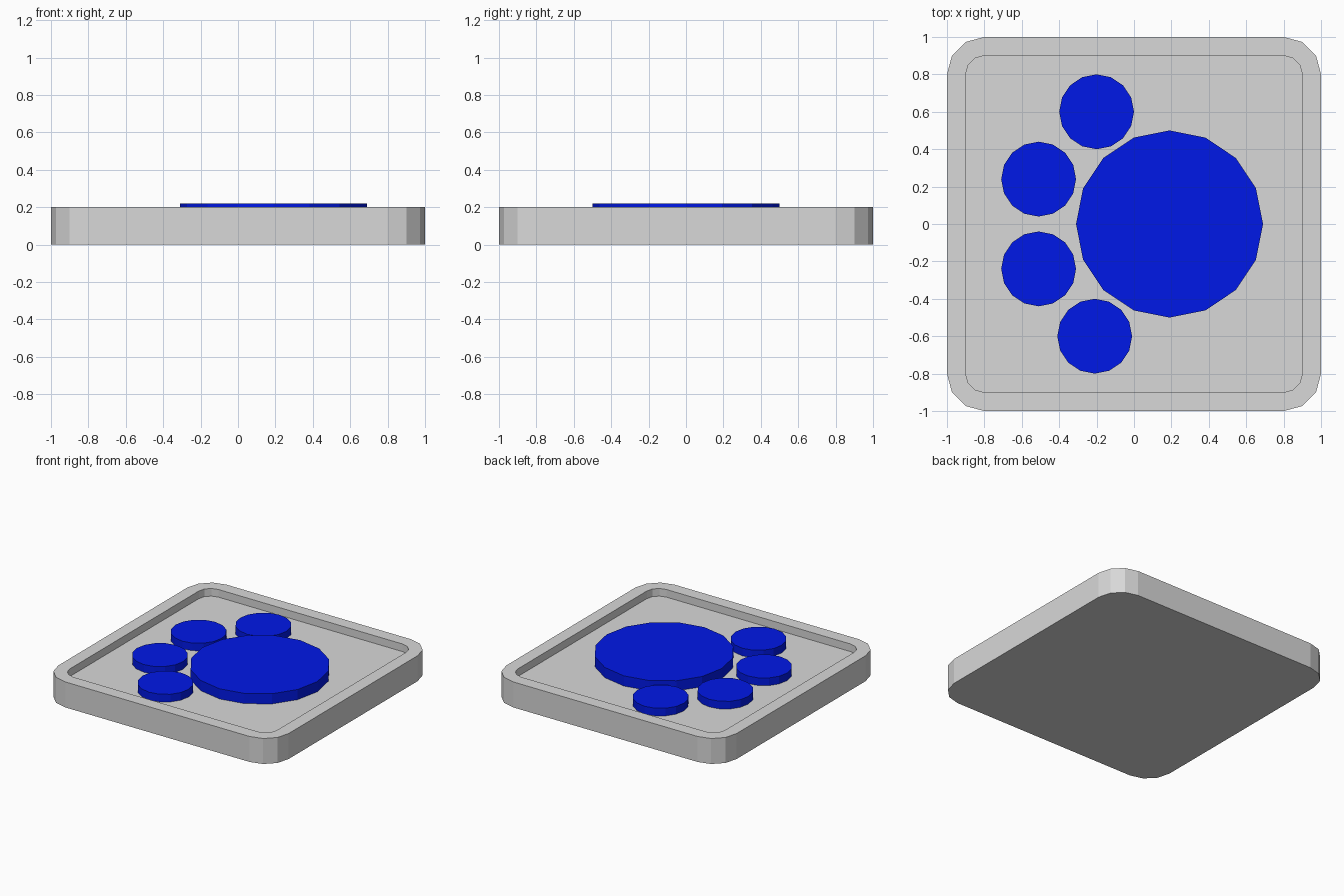
import bpy, bmesh, math

if "Cube" in bpy.data.objects:
    bpy.data.objects.remove(bpy.data.objects["Cube"])


def material(name, color):
    m = bpy.data.materials.new(name)
    m.diffuse_color = (*color, 1)
    m.use_nodes = True
    m.node_tree.nodes["Principled BSDF"].inputs["Base Color"].default_value = m.diffuse_color
    return m


GREY = material("light grey", (0.69, 0.69, 0.69))
BLUE = material("deep blue", (0.0, 0.009, 0.8))


def finish(name, bm, mat):
    bmesh.ops.recalc_face_normals(bm, faces=bm.faces[:])
    mesh = bpy.data.meshes.new(name)
    bm.to_mesh(mesh)
    bm.free()
    mesh.materials.append(mat)
    ob = bpy.data.objects.new(name, mesh)
    bpy.context.collection.objects.link(ob)
    return ob


def rounded_square(bm, half, radius, z, steps=3):
    """Ring of vertices around a square with rounded corners."""
    ring = []
    for corner in range(4):
        mid = math.radians(45 + 90 * corner)
        cx = math.copysign(half - radius, math.cos(mid))
        cy = math.copysign(half - radius, math.sin(mid))
        for i in range(steps + 1):
            a = math.radians(90 * corner + 90 * i / steps)
            ring.append(bm.verts.new((cx + radius * math.cos(a),
                                      cy + radius * math.sin(a), z)))
    return ring


# Square tray: underside, outer wall, flat rim, inner wall, sunken floor
FLOOR, RIM = 0.14, 0.20
bm = bmesh.new()
rings = [rounded_square(bm, h, r, z) for h, r, z in
         ((1.0, 0.2, 0.0), (1.0, 0.2, RIM), (0.9, 0.1, RIM), (0.9, 0.1, FLOOR))]
for low, high in zip(rings, rings[1:]):
    n = len(low)
    for i in range(n):
        j = (i + 1) % n
        bm.faces.new((low[i], low[j], high[j], high[i]))
bm.faces.new(rings[0])
bm.faces.new(rings[-1])
finish("tray", bm, GREY)


# Round pads standing on the tray floor
def pad(name, x, y, radius, top):
    bm = bmesh.new()
    bmesh.ops.create_cone(bm, cap_ends=True, segments=16, radius1=radius,
                          radius2=radius, depth=top - FLOOR)
    ob = finish(name, bm, BLUE)
    ob.location = (x, y, (top + FLOOR) / 2)


pad("large_pad", 0.19, 0, 0.5, 0.22)
for i, (x, y) in enumerate([(-0.2, 0.6), (-0.51, 0.24), (-0.51, -0.24), (-0.21, -0.6)]):
    pad(f"small_pad_{i + 1}", x, y, 0.2, 0.20)
